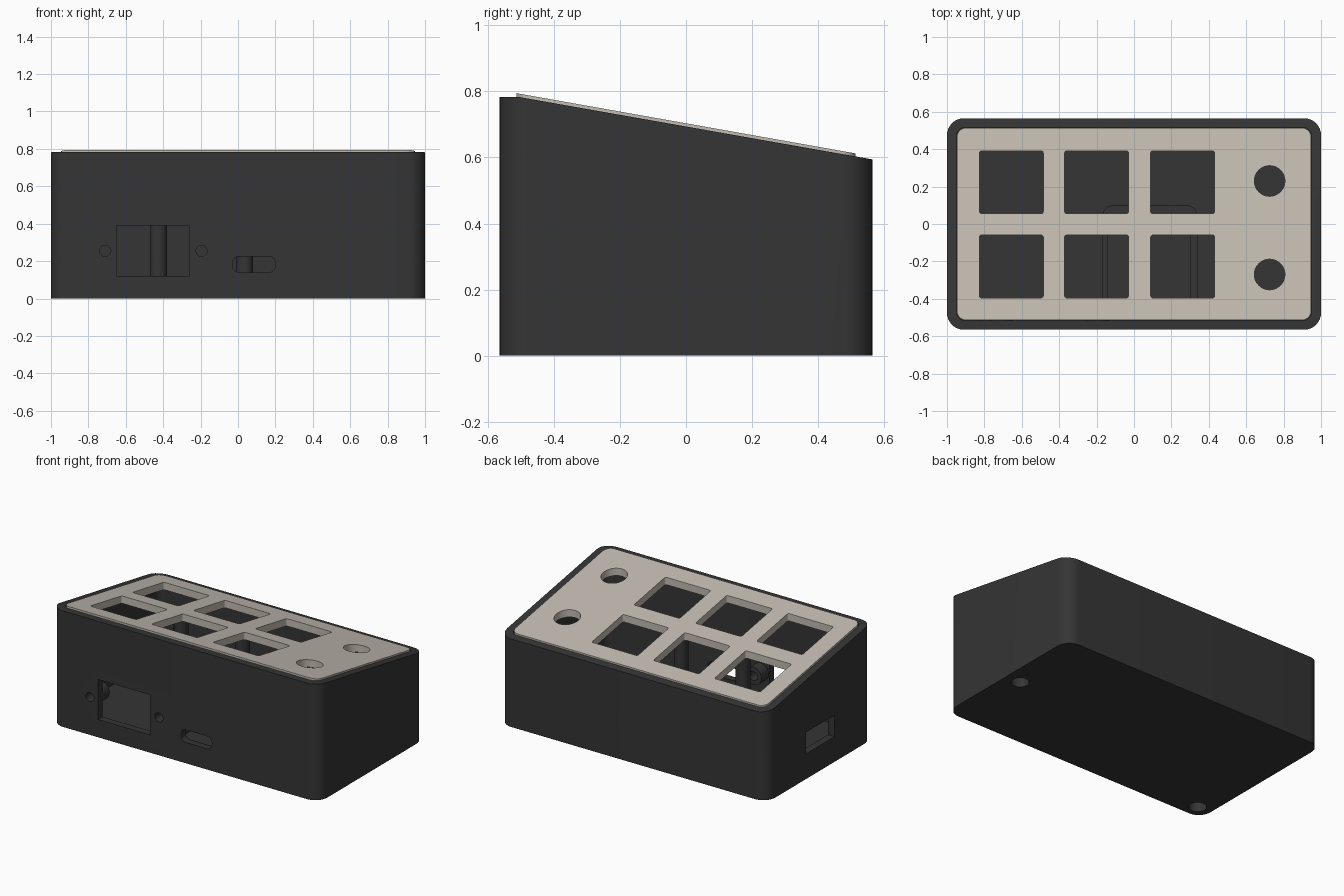
import bpy, bmesh, math
from mathutils import Matrix, Vector

if "Cube" in bpy.data.objects:
    bpy.data.objects.remove(bpy.data.objects["Cube"])


def material(name, rgb):
    m = bpy.data.materials.new(name)
    m.diffuse_color = (*rgb, 1)
    m.use_nodes = True
    m.node_tree.nodes["Principled BSDF"].inputs["Base Color"].default_value = m.diffuse_color
    return m


DARK = material("charcoal plastic", (0.035, 0.035, 0.035))
LIGHT = material("warm grey plastic", (0.54, 0.50, 0.44))


def extrude(name, pts, vec, mat=DARK):
    """Closed solid from a planar outline pushed along vec."""
    bm = bmesh.new()
    face = bm.faces.new([bm.verts.new(p) for p in pts])
    top = bmesh.ops.extrude_face_region(bm, geom=[face])["geom"]
    bmesh.ops.translate(bm, verts=[v for v in top if isinstance(v, bmesh.types.BMVert)], vec=vec)
    bmesh.ops.recalc_face_normals(bm, faces=bm.faces)
    me = bpy.data.meshes.new(name)
    bm.to_mesh(me)
    bm.free()
    me.materials.append(mat)
    ob = bpy.data.objects.new(name, me)
    bpy.context.collection.objects.link(ob)
    return ob


def outline(x0, x1, y0, y1, r, seg=8):
    """Rounded rectangle."""
    pts = []
    for i, (cx, cy) in enumerate([(x1 - r, y1 - r), (x0 + r, y1 - r), (x0 + r, y0 + r), (x1 - r, y0 + r)]):
        for k in range(seg + 1):
            a = math.pi / 2 * (i + k / seg)
            pts.append((cx + r * math.cos(a), cy + r * math.sin(a)))
    return pts


def block(name, x0, x1, y0, y1, z0, z1, r, mat=DARK, seg=8):
    return extrude(name, [(x, y, z0) for x, y in outline(x0, x1, y0, y1, r, seg)], (0, 0, z1 - z0), mat)


def rod(name, c, r, vec, mat=DARK, n=32):
    """Cylinder from point c along vec."""
    rot = Vector((0, 0, 1)).rotation_difference(Vector(vec)).to_matrix()
    pts = [Vector(c) + rot @ Vector((r * math.cos(t), r * math.sin(t), 0))
           for t in (2 * math.pi * k / n for k in range(n))]
    return extrude(name, pts, vec, mat)


def front_slot(name, x0, x1, z0, z1, r):
    return extrude(name, [(x, -0.7, z) for x, z in outline(x0, x1, z0, z1, r, 6)], (0, 0.25, 0))


def combine(ob, op, others):
    bpy.context.view_layer.objects.active = ob
    for o in others:
        mod = ob.modifiers.new("join", "BOOLEAN")
        mod.operation, mod.solver, mod.object = op, "EXACT", o
        bpy.ops.object.modifier_apply(modifier=mod.name)
        bpy.data.objects.remove(o)


def smooth(ob):
    bpy.ops.object.select_all(action="DESELECT")
    ob.select_set(True)
    bpy.context.view_layer.objects.active = ob
    bpy.ops.object.shade_smooth_by_angle(angle=math.radians(30))


# Enclosure: rounded box with sloping top, hollowed out
case = block("enclosure", -1, 1, -0.565, 0.565, 0, 0.783, 0.09)
wedge = extrude("wedge", [(-1.5, -0.505, 0.783), (-1.5, -0.505, 1.2), (-1.5, 0.8, 1.2),
                          (-1.5, 0.8, 0.783 - 1.305 * 0.1766)], (3, 0, 0))
cavity = block("cavity", -0.95, 0.95, -0.517, 0.517, 0.05, 1.2, 0.05)
combine(case, "DIFFERENCE", [wedge, cavity])

# Inner bosses behind the socket screws and over the base screws
base_screws = [(-0.9, -0.475), (0.89, -0.01)]
socket_screws = [-0.71, -0.195]
combine(case, "UNION",
        [rod("boss", (x, -0.54, 0.255), 0.06, (0, 0.1, 0)) for x in socket_screws]
        + [rod("post", (x, y, 0.02), 0.085, (0, 0, 0.2)) for x, y in base_screws])

# Openings: socket, its screws, cable slot, side port, base screw holes
side_port = extrude("side_port", [(-1.1, -0.155, 0.17), (-1.1, 0.15, 0.17),
                                  (-1.1, 0.15, 0.315), (-1.1, -0.155, 0.315)], (0.25, 0, 0))
combine(case, "DIFFERENCE",
        [front_slot("socket", -0.65, -0.26, 0.12, 0.39, 0.003),
         front_slot("cable_slot", -0.03, 0.2, 0.14, 0.225, 0.035), side_port]
        + [rod("screw", (x, -0.7, 0.255), 0.03, (0, 0.4, 0)) for x in socket_screws]
        + [rod("base_screw", (x, y, -0.1), 0.055, (0, 0, 0.25)) for x, y in base_screws])
smooth(case)

# Board tray on the floor
tray = block("board_tray", -0.17, 0.34, -0.51, 0.1, 0.045, 0.12, 0.06)
combine(tray, "DIFFERENCE", [block("pocket", -0.14, 0.30, -0.48, -0.03, 0.08, 0.3, 0.01)])
smooth(tray)


def panel_z(y):
    return 0.7035 - 0.1776 * y


# Support posts under the panel, between the key openings
for i, x in enumerate((-0.425, 0.035)):
    smooth(rod(f"support_post_{i + 1}", (x, 0, 0.045), 0.045, (0, 0, panel_z(0) - 0.1)))

# Top panel: cut flat, then sheared to the slope
panel = block("top_panel", -0.947, 0.947, -0.514, 0.514, -0.05, 0, 0.05, LIGHT)
keys = [block("key", x - 0.171, x + 0.171, y - 0.168, y + 0.168, -0.2, 0.2, 0.012, LIGHT, 4)
        for x in (-0.656, -0.2, 0.26) for y in (-0.227, 0.223)]
knobs = [rod("knob", (0.725, y, -0.2), 0.082, (0, 0, 0.4), LIGHT) for y in (-0.27, 0.23)]
combine(panel, "DIFFERENCE", keys + knobs)
for v in panel.data.vertices:
    v.co.z += panel_z(v.co.y)
smooth(panel)
